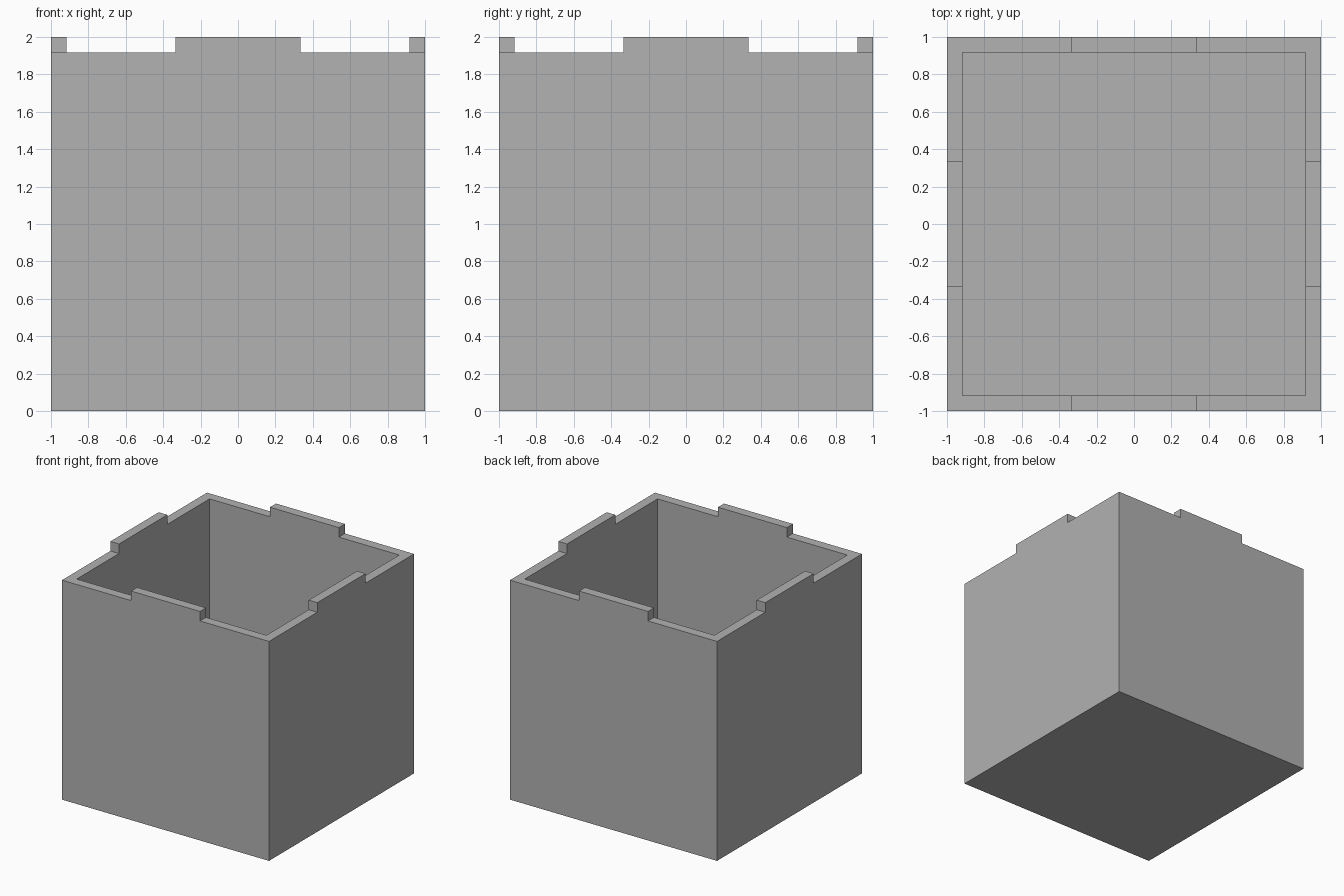
import bpy
import bmesh
from mathutils import Vector

default_cube = bpy.data.objects.get("Cube")
if default_cube:
    bpy.data.objects.remove(default_cube, do_unlink=True)

SIZE = 2.0
WALL = SIZE / 24       # wall, floor and tab height
RIM = SIZE - WALL      # height of the rim below the tabs
TAB = SIZE / 6         # half the tab width

grey = bpy.data.materials.new("plain grey")
grey.use_nodes = True
colour = (0.445, 0.445, 0.445, 1.0)
grey.diffuse_color = colour
grey.node_tree.nodes["Principled BSDF"].inputs["Base Color"].default_value = colour

bm = bmesh.new()


def raise_faces(faces, height):
    """Extrude each face straight up, or down when height is negative."""
    new = bmesh.ops.extrude_discrete_faces(bm, faces=faces)["faces"]
    verts = list({v for f in new for v in f.verts})
    bmesh.ops.translate(bm, verts=verts, vec=(0, 0, height))


# Solid block
bmesh.ops.create_cube(bm, size=1)
bmesh.ops.scale(bm, vec=(SIZE, SIZE, RIM), verts=bm.verts)
bmesh.ops.translate(bm, vec=(0, 0, RIM / 2), verts=bm.verts)

# Hollow it out, leaving walls and a floor
bm.normal_update()
top = max(bm.faces, key=lambda f: f.calc_center_median().z)
bmesh.ops.inset_region(bm, faces=[top], thickness=WALL, use_even_offset=True)
raise_faces([top], WALL - RIM)

# Cut the rim at the tab ends and raise a tab in the middle of each wall
for axis in (Vector((1, 0, 0)), Vector((0, 1, 0))):
    for side in (-1, 1):
        bmesh.ops.bisect_plane(bm, geom=bm.verts[:] + bm.edges[:] + bm.faces[:],
                               plane_co=axis * side * TAB, plane_no=axis)
tabs = []
for face in bm.faces:
    c = face.calc_center_median()
    if c.z > RIM - 0.001 and min(abs(c.x), abs(c.y)) < 0.01:
        tabs.append(face)
raise_faces(tabs, WALL)

# Merge the flat faces again
bmesh.ops.dissolve_limit(bm, angle_limit=0.01, verts=bm.verts[:], edges=bm.edges[:])
bmesh.ops.recalc_face_normals(bm, faces=bm.faces[:])

mesh = bpy.data.meshes.new("open_box")
bm.to_mesh(mesh)
bm.free()
mesh.materials.append(grey)
box = bpy.data.objects.new("open_box", mesh)
bpy.context.collection.objects.link(box)
